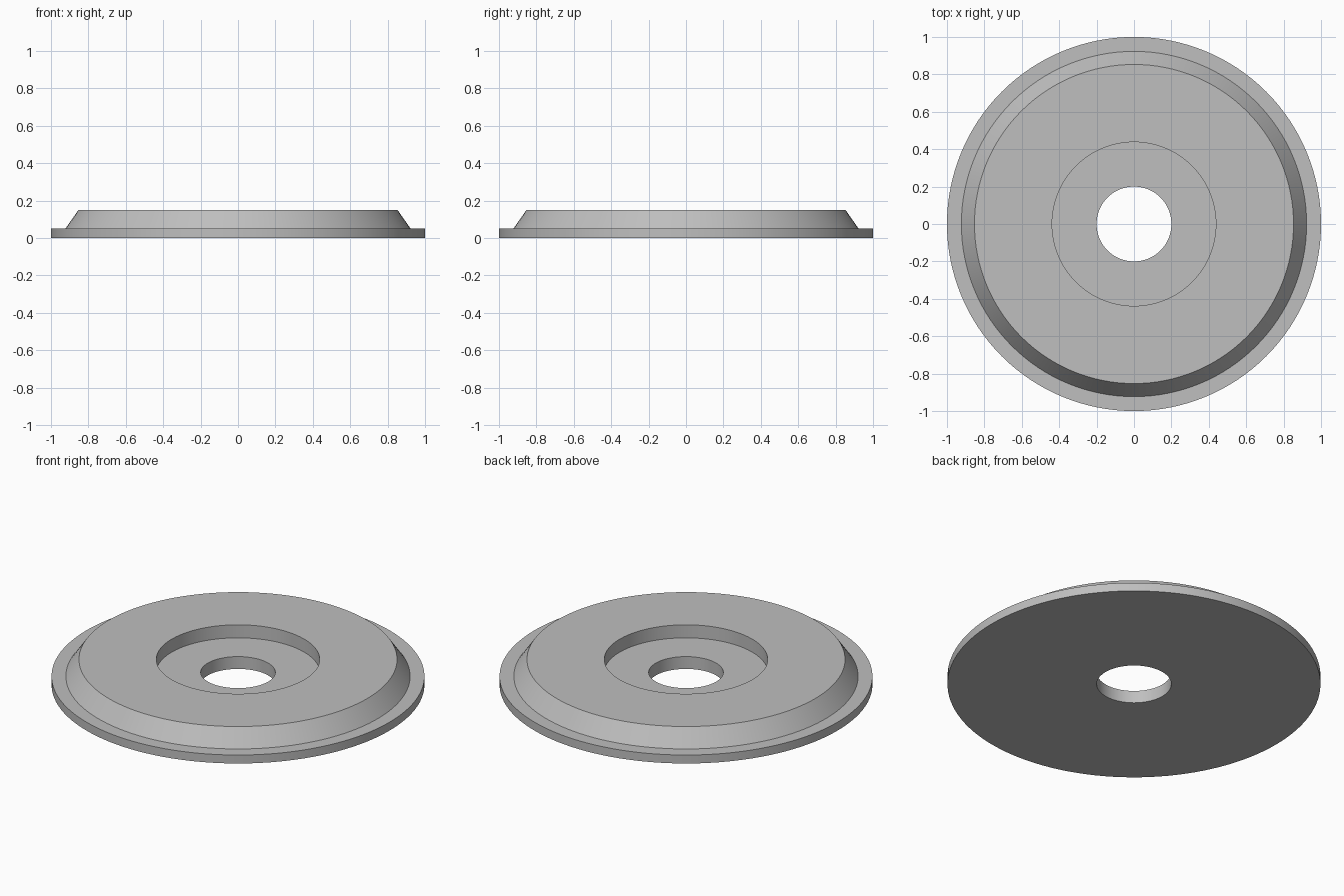
import bpy, bmesh, math

if "Cube" in bpy.data.objects:
    bpy.data.objects.remove(bpy.data.objects["Cube"])

SEGMENTS = 128

grey = bpy.data.materials.new("plain grey")
grey.diffuse_color = (0.52, 0.52, 0.52, 1)
grey.use_nodes = True
grey.node_tree.nodes["Principled BSDF"].inputs["Base Color"].default_value = grey.diffuse_color

# Closed cross-section (radius, height): bore, recess, sloped hub, flange, flat base
PROFILE = [(0.20, 0.0), (0.20, 0.073), (0.438, 0.073), (0.438, 0.15),
           (0.853, 0.15), (0.923, 0.05), (1.0, 0.05), (1.0, 0.0)]


def lathe(name, profile, material):
    """Revolve a closed profile around the z axis."""
    bm = bmesh.new()
    rings = []
    for i in range(SEGMENTS):
        a = 2 * math.pi * i / SEGMENTS
        rings.append([bm.verts.new((r * math.cos(a), r * math.sin(a), z))
                      for r, z in profile])
    n = len(profile)
    for i in range(SEGMENTS):
        here, there = rings[i], rings[(i + 1) % SEGMENTS]
        for j in range(n):
            k = (j + 1) % n
            bm.faces.new((here[j], here[k], there[k], there[j]))
    bmesh.ops.recalc_face_normals(bm, faces=bm.faces)
    mesh = bpy.data.meshes.new(name)
    bm.to_mesh(mesh)
    bm.free()
    mesh.materials.append(material)
    obj = bpy.data.objects.new(name, mesh)
    bpy.context.collection.objects.link(obj)
    return obj


# Flanged disc with central recess and through hole
disc = lathe("flanged_disc", PROFILE, grey)
bpy.context.view_layer.objects.active = disc
disc.select_set(True)
bpy.ops.object.shade_smooth_by_angle(angle=math.radians(30))
